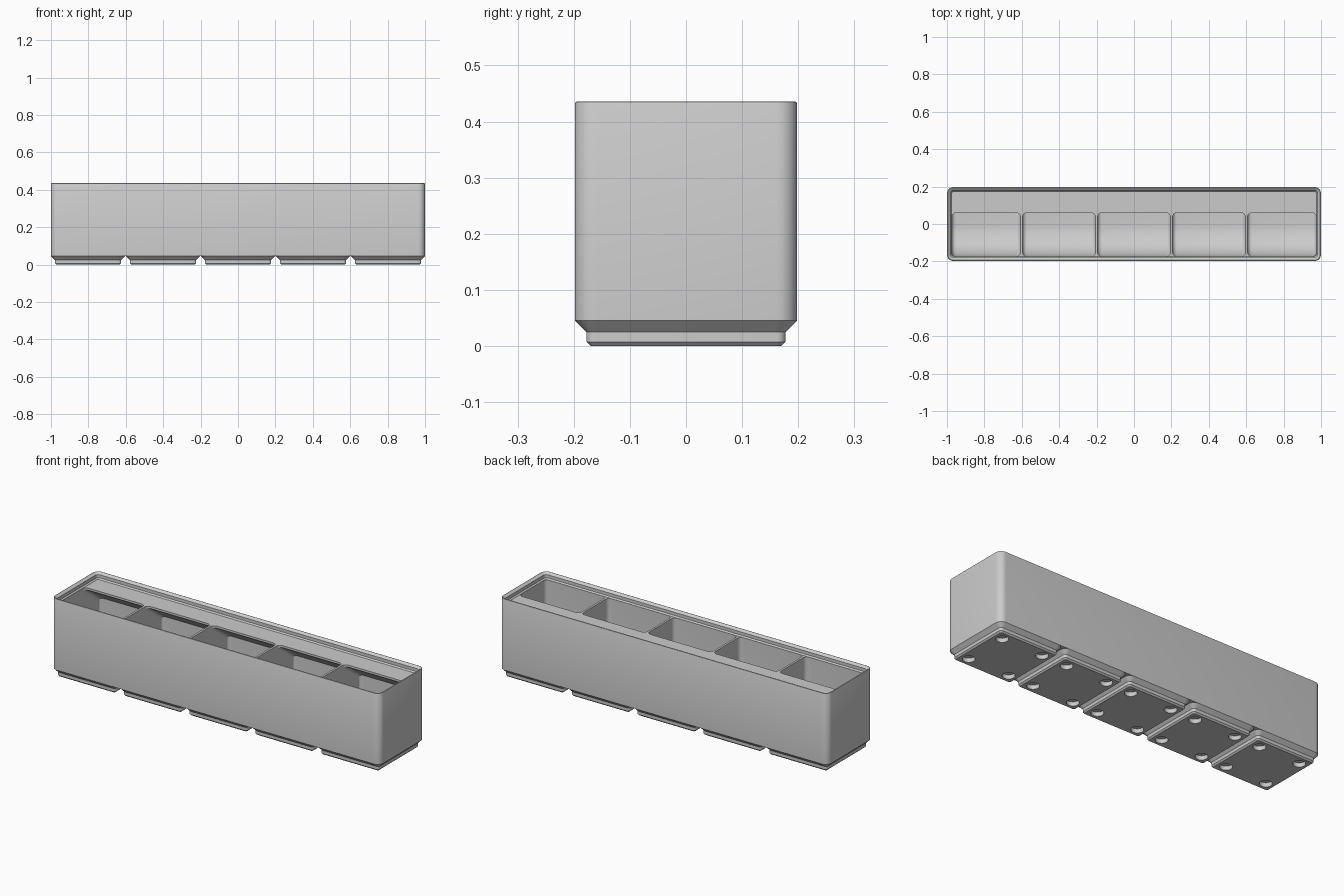
import bpy, bmesh
from math import sin, cos, tan, pi, radians
from mathutils import Vector, Matrix

if "Cube" in bpy.data.objects:
    bpy.data.objects.remove(bpy.data.objects["Cube"], do_unlink=True)

LENGTH, WIDTH, PITCH, RADIUS = 209.5, 41.5, 42, 3.75   # millimetres
SCALE = 2 / LENGTH
CELLS = range(-2, 3)

grey = bpy.data.materials.new("plain_grey")
grey.use_nodes = True
grey.diffuse_color = (0.6, 0.6, 0.6, 1)
grey.node_tree.nodes["Principled BSDF"].inputs["Base Color"].default_value = (0.6, 0.6, 0.6, 1)


def loft(bm, rings):
    """Skin a stack of equal point rings and cap both ends."""
    loops = [[bm.verts.new(p) for p in ring] for ring in rings]
    for a, b in zip(loops, loops[1:]):
        for i in range(len(a)):
            j = (i + 1) % len(a)
            bm.faces.new((a[i], a[j], b[j], b[i]))
    bm.faces.new(loops[0][::-1])
    bm.faces.new(loops[-1])


def rounded_rect(length, width, inset, z, cx=0, steps=8):
    r = RADIUS - inset
    hx, hy = length / 2 - RADIUS, width / 2 - RADIUS
    pts = []
    for q, (sx, sy) in enumerate(((1, 1), (-1, 1), (-1, -1), (1, -1))):
        for k in range(steps + 1):
            a = (q + k / steps) * pi / 2
            pts.append((cx + sx * hx + r * cos(a), sy * hy + r * sin(a), z))
    return pts


def inset_outline(pts, d):
    """Shrink a counter-clockwise outline by d with mitred corners."""
    out = []
    for i, p in enumerate(pts):
        e1 = (p - pts[i - 1]).normalized()
        e2 = (pts[(i + 1) % len(pts)] - p).normalized()
        n1, n2 = Vector((-e1.y, e1.x)), Vector((-e2.y, e2.x))
        out.append(p + (n1 + n2) * d / (1 + n1.dot(n2)))
    return out


def make_object(bm, name):
    bmesh.ops.recalc_face_normals(bm, faces=bm.faces)
    bmesh.ops.scale(bm, vec=(SCALE,) * 3, verts=bm.verts)
    mesh = bpy.data.meshes.new(name)
    bm.to_mesh(mesh)
    bm.free()
    mesh.materials.append(grey)
    ob = bpy.data.objects.new(name, mesh)
    bpy.context.collection.objects.link(ob)
    return ob


def carve(ob, cutter):
    mod = ob.modifiers.new("carve", "BOOLEAN")
    mod.operation, mod.solver, mod.object = "DIFFERENCE", "EXACT", cutter
    bpy.ops.object.select_all(action="DESELECT")
    bpy.context.view_layer.objects.active = ob
    ob.select_set(True)
    bpy.ops.object.modifier_apply(modifier=mod.name)
    bpy.data.objects.remove(cutter, do_unlink=True)
    bpy.ops.object.shade_smooth_by_angle(angle=radians(30))


# Bin body with stepped stacking lip
bm = bmesh.new()
body_profile = [(0, 4.75), (0, 45.2), (0.15, 45.55), (0.45, 45.67), (0.85, 45.55),
                (1.9, 44.5), (1.9, 42.7), (2.6, 42)]
loft(bm, [rounded_rect(LENGTH, WIDTH, i, z) for i, z in body_profile])
body = make_object(bm, "bin_body")

# Compartment side outline: front scoop, floor, back fillet, label shelf
front, back, floor, top = -18.1, 19.8, 7, 47
scoop, fillet, shelf_edge, shelf_z = 17, 2.8, 6.3, 40.8
outline = [Vector((front, top))]
for k in range(17):
    a = pi + k / 16 * pi / 2
    outline.append(Vector((front + scoop + scoop * cos(a), floor + scoop + scoop * sin(a))))
for k in range(9):
    a = -pi / 2 + k / 8 * pi / 2
    outline.append(Vector((back - fillet + fillet * cos(a), floor + fillet + fillet * sin(a))))
outline += [Vector((back, shelf_z - (back - shelf_edge) * tan(radians(36)))),
            Vector((shelf_edge, shelf_z)), Vector((shelf_edge, top))]

# Five compartments with rounded side corners
bm = bmesh.new()
soft = 2.4
turns = [k / 6 * pi / 2 for k in range(7)]
for c in CELLS:
    left = max((c - 0.5) * PITCH + 0.6, -102.1)
    right = min((c + 0.5) * PITCH - 0.6, 102.1)
    stations = [(left + soft * (1 - cos(a)), soft * (1 - sin(a))) for a in turns]
    stations = stations[::-1]
    stations = stations if stations[0][0] < stations[-1][0] else stations[::-1]
    stations += [(left + right - x, d) for x, d in reversed(stations)]
    loft(bm, [[(x, p.x, p.y) for p in inset_outline(outline, d)] for x, d in stations])
carve(body, make_object(bm, "compartment_cutter"))

# Stepped feet with four round sockets each
foot_profile = [(2.95, 0), (2.15, 0.8), (2.15, 2.6), (0, 4.75), (1, 5.2)]
for n, c in enumerate(CELLS, 1):
    bm = bmesh.new()
    loft(bm, [rounded_rect(WIDTH, WIDTH, i, z, c * PITCH) for i, z in foot_profile])
    foot = make_object(bm, f"foot_{n}")
    bm = bmesh.new()
    for sx in (-13, 13):
        for sy in (-13, 13):
            bmesh.ops.create_cone(bm, cap_ends=True, segments=32, radius1=3.25, radius2=3.25,
                                  depth=4.8, matrix=Matrix.Translation((c * PITCH + sx, sy, 0)))
    carve(foot, make_object(bm, "socket_cutter"))
